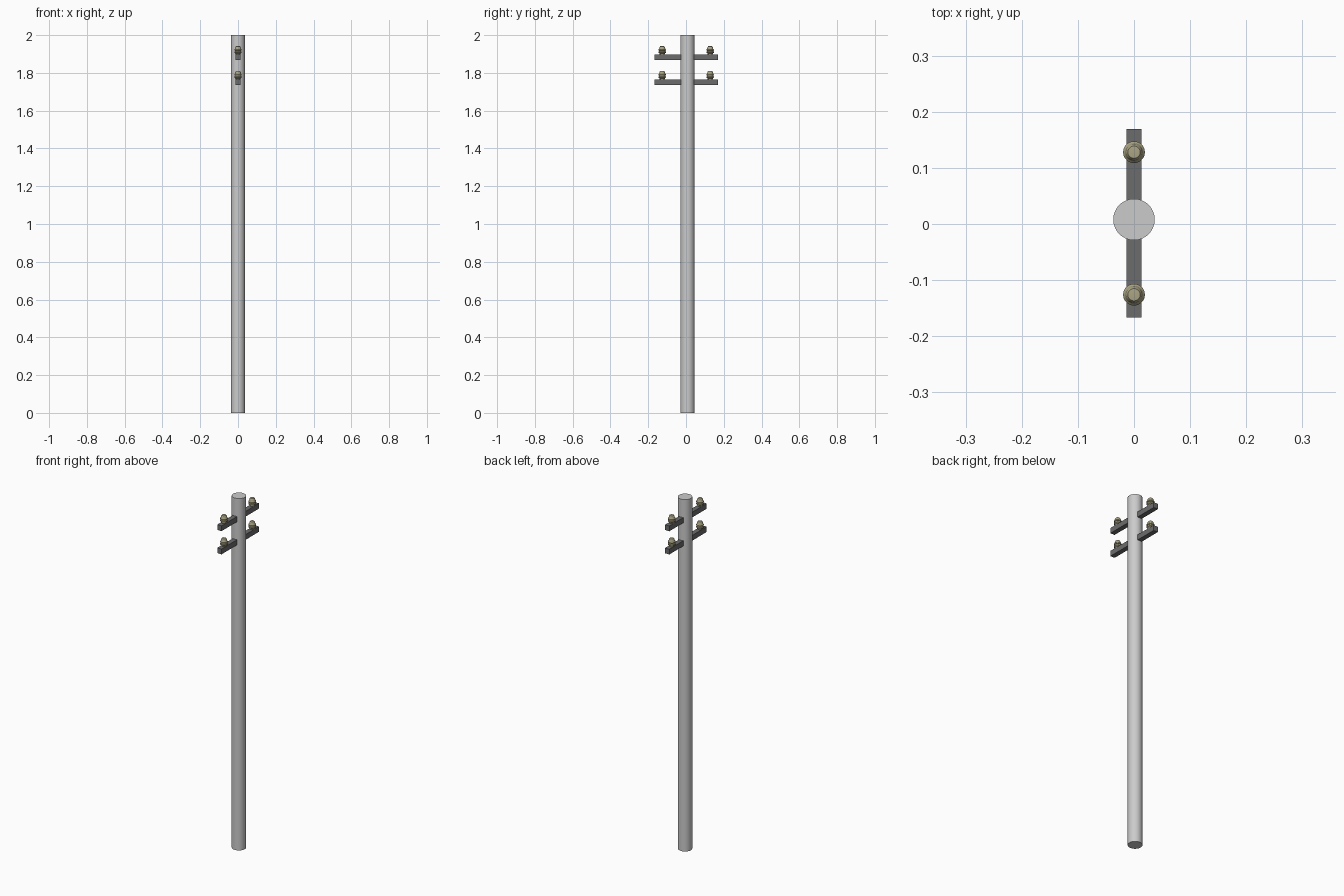
import bpy, bmesh, math

if "Cube" in bpy.data.objects:
    bpy.data.objects.remove(bpy.data.objects["Cube"])


def material(name, rgb):
    m = bpy.data.materials.new(name)
    m.diffuse_color = (*rgb, 1)
    m.use_nodes = True
    m.node_tree.nodes["Principled BSDF"].inputs["Base Color"].default_value = m.diffuse_color
    return m


dark = material("dark_metal", (0.15, 0.15, 0.15))
ceramic = material("ceramic", (0.40, 0.37, 0.23))


def lathe(name, profile, location, sides, mat):
    """Revolve an (r, z) profile around z, starting and ending on the axis."""
    bm = bmesh.new()
    verts = [bm.verts.new((r, 0, z)) for r, z in profile]
    edges = [bm.edges.new(pair) for pair in zip(verts, verts[1:])]
    bmesh.ops.spin(bm, geom=verts + edges, cent=(0, 0, 0), axis=(0, 0, 1),
                   angle=2 * math.pi, steps=sides)
    bmesh.ops.remove_doubles(bm, verts=bm.verts, dist=1e-5)
    bmesh.ops.recalc_face_normals(bm, faces=bm.faces)
    mesh = bpy.data.meshes.new(name)
    bm.to_mesh(mesh)
    bm.free()
    obj = bpy.data.objects.new(name, mesh)
    obj.location = location
    bpy.context.collection.objects.link(obj)
    mesh.materials.append(mat)
    bpy.ops.object.select_all(action='DESELECT')
    obj.select_set(True)
    bpy.context.view_layer.objects.active = obj
    bpy.ops.object.shade_smooth_by_angle(angle=math.radians(30))
    return obj


# Pole
bpy.ops.mesh.primitive_cylinder_add(vertices=32, radius=0.037, depth=2, location=(0, 0.008, 1))
bpy.context.object.name = "pole"
bpy.ops.object.shade_smooth_by_angle(angle=math.radians(30))

# Insulator outline: foot, two stepped sheds, domed cap
insulator = [(0, -0.002), (0.013, -0.002), (0.014, 0.005), (0.0195, 0.009),
             (0.0195, 0.015), (0.016, 0.017), (0.016, 0.019), (0.0195, 0.021),
             (0.0195, 0.026), (0.016, 0.030), (0.0145, 0.038),
             (0.011, 0.043), (0, 0.044)]

# Crossarms with an insulator near each end
for level, z in (("upper", 1.883), ("lower", 1.751)):
    bpy.ops.mesh.primitive_cube_add(size=1, location=(0, 0.001, z))
    arm = bpy.context.object
    arm.name = level + "_crossarm"
    arm.scale = (0.027, 0.336, 0.030)
    arm.data.materials.append(dark)
    for side, y in (("front", -0.126), ("back", 0.128)):
        lathe(f"{level}_{side}_insulator", insulator, (0, y, z + 0.015), 20, ceramic)
